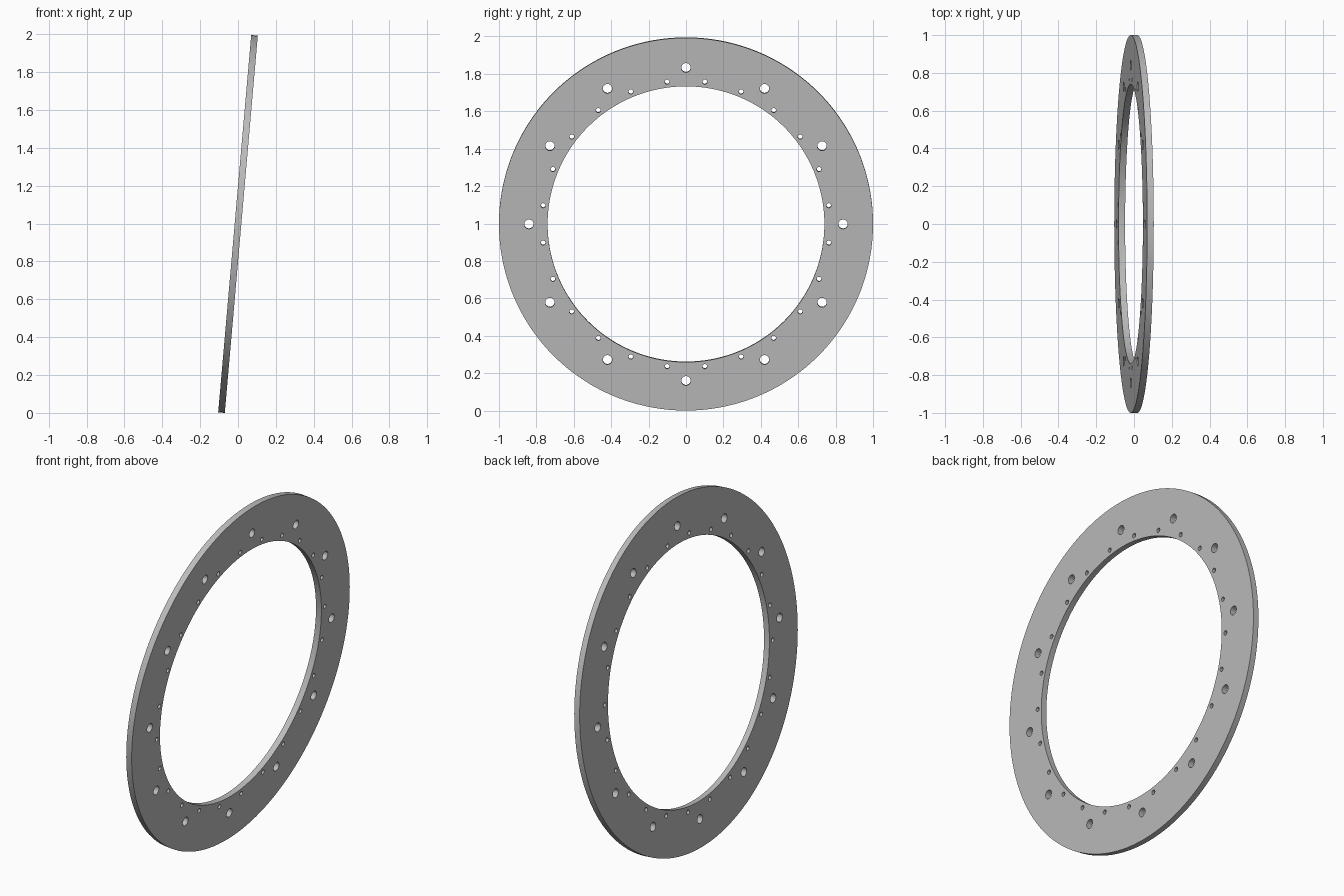
import bpy
import bmesh
from math import cos, sin, pi, radians
from mathutils import Matrix, Vector

OUTER_R, INNER_R, THICK = 1.0, 0.74, 0.035
TILT = radians(5)

cube = bpy.data.objects.get("Cube")
if cube:
    bpy.data.objects.remove(cube, do_unlink=True)

metal = bpy.data.materials.new("grey_metal")
metal.use_nodes = True
grey = (0.5, 0.5, 0.5, 1)
metal.diffuse_color = grey
metal.node_tree.nodes["Principled BSDF"].inputs["Base Color"].default_value = grey


def make_object(name, bm):
    bmesh.ops.recalc_face_normals(bm, faces=bm.faces)
    mesh = bpy.data.meshes.new(name)
    bm.to_mesh(mesh)
    bm.free()
    mesh.materials.append(metal)
    obj = bpy.data.objects.new(name, mesh)
    bpy.context.collection.objects.link(obj)
    return obj


def add_hole_circle(bm, count, circle_r, hole_r, offset, sides):
    """Cylinders spaced evenly round a bolt circle."""
    for i in range(count):
        a = 2 * pi * i / count + offset
        place = Matrix.Translation((circle_r * cos(a), circle_r * sin(a), 0))
        bmesh.ops.create_cone(bm, cap_ends=True, segments=sides, radius1=hole_r,
                              radius2=hole_r, depth=THICK * 4, matrix=place)


# Flat ring: rectangular section spun round the axis
bm = bmesh.new()
half = THICK / 2
corners = [(INNER_R, -half), (OUTER_R, -half), (OUTER_R, half), (INNER_R, half)]
verts = [bm.verts.new((r, 0, z)) for r, z in corners]
edges = [bm.edges.new((verts[i], verts[(i + 1) % 4])) for i in range(4)]
bmesh.ops.spin(bm, geom=verts + edges, cent=(0, 0, 0), axis=(0, 0, 1),
               angle=2 * pi, steps=144, use_merge=True)
bmesh.ops.remove_doubles(bm, verts=bm.verts, dist=0.0001)
ring = make_object("flange_ring", bm)

# Bolt holes: large outer circle and small inner circle
bm = bmesh.new()
add_hole_circle(bm, 12, 0.84, 0.025, 0, 32)
add_hole_circle(bm, 24, 0.77, 0.0125, radians(7.5), 24)
cutter = make_object("hole_cutter", bm)

cut = ring.modifiers.new("bolt_holes", "BOOLEAN")
cut.operation = "DIFFERENCE"
cut.solver = "EXACT"
cut.object = cutter
bpy.ops.object.select_all(action="DESELECT")
bpy.context.view_layer.objects.active = ring
ring.select_set(True)
bpy.ops.object.modifier_apply(modifier=cut.name)
bpy.data.objects.remove(cutter, do_unlink=True)

# Stand the ring up facing sideways, leaning toward +x, resting on the ground
ring.data.transform(Matrix.Rotation(pi / 2 + TILT, 4, "Y"))
lowest = min(v.co.z for v in ring.data.vertices)
ring.data.transform(Matrix.Translation(Vector((0, 0, -lowest))))
bpy.ops.object.shade_smooth_by_angle(angle=radians(30))
